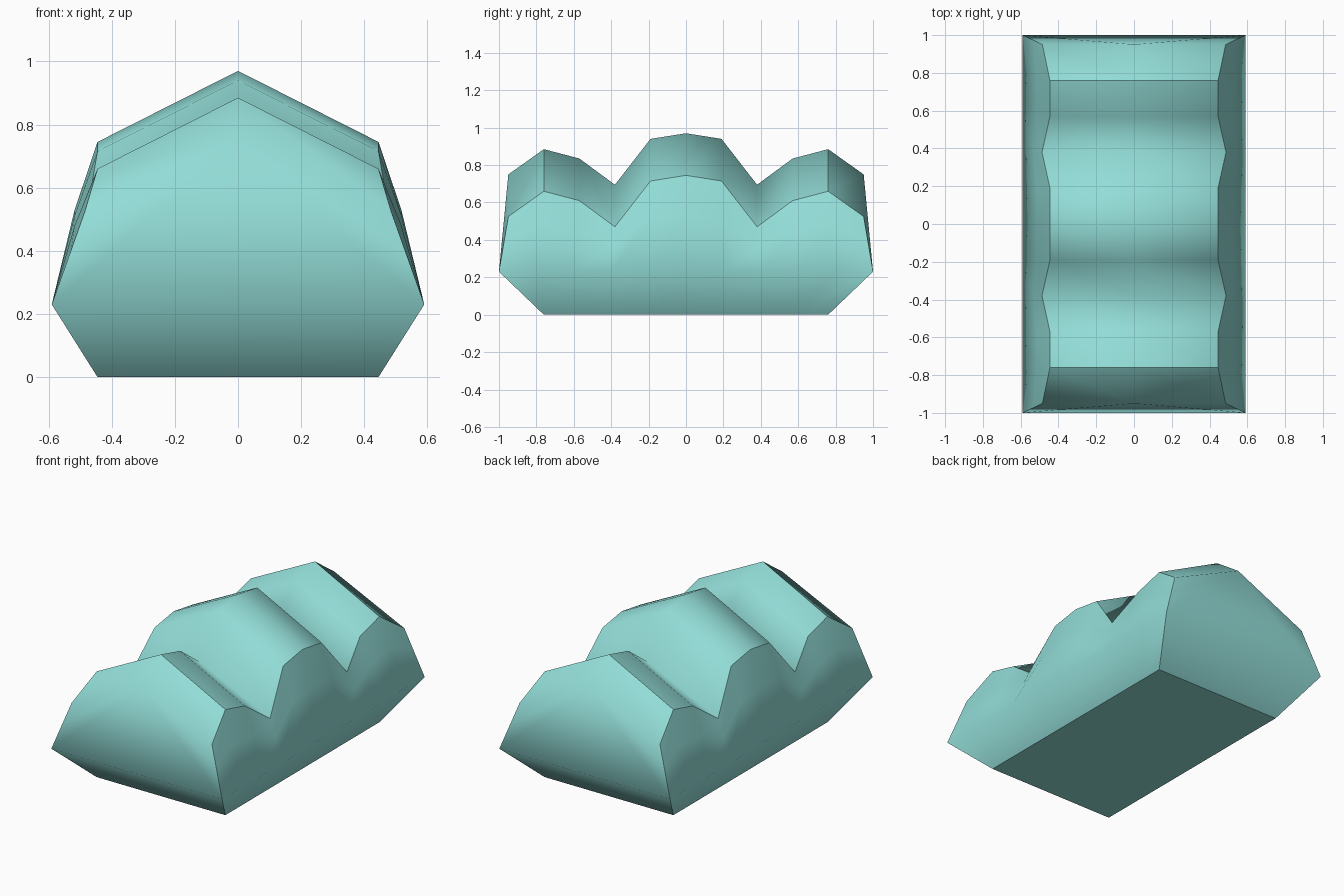
import bpy, bmesh

if "Cube" in bpy.data.objects:
    bpy.data.objects.remove(bpy.data.objects["Cube"])

# Half of the ridge profile: (y, ridge height, eave half width)
half = [(0, .97, .445), (.19, .94, .445), (.38, .695, .487),
        (.57, .835, .445), (.76, .885, .445), (.95, .75, .485)]
stations = [(-y, z, w) for y, z, w in reversed(half[1:])] + half

# Loft one cross-section per station
bm = bmesh.new()
rings = []
for y, z, w in stations:
    eave = z - .225
    bulge = 0 if abs(y) in (.38, .95) else .012
    ym = y / .95
    t = .58
    right = [(.445, y * .8, 0), (.59, ym, .23),
             (.59 + (w - .59) * t + bulge, ym + (y - ym) * t, .23 + (eave - .23) * t),
             (w, y, eave)]
    left = [(-a, b, c) for a, b, c in reversed(right)]
    rings.append([bm.verts.new(p) for p in right + [(0, y, z)] + left])

n = len(rings[0])
for a, b in zip(rings, rings[1:]):
    for i in range(n):
        j = (i + 1) % n
        bm.faces.new((a[i], a[j], b[j], b[i]))

# Close both ends: sloped underside and a fan up to the ridge
for r in (rings[0], rings[-1]):
    bm.faces.new((r[0], r[1], r[7], r[8]))
    for i, j in ((1, 2), (2, 3), (5, 6), (6, 7), (7, 1)):
        bm.faces.new((r[i], r[j], r[4]))
bmesh.ops.recalc_face_normals(bm, faces=bm.faces)
for f in bm.faces:
    f.smooth = True


def sharpen(u, v):
    e = bm.edges.get((u, v))
    if e:
        e.smooth = False


# Crisp edges: eaves, base outline, end corners and the outer crests
for a, b in zip(rings, rings[1:]):
    for i in (0, 3, 5, 8):
        sharpen(a[i], b[i])
for r in (rings[0], rings[-1]):
    sharpen(r[8], r[0])
    for i in (0, 1, 2, 5, 6, 7):
        sharpen(r[i], r[i + 1])
for r in (rings[1], rings[-2]):
    sharpen(r[3], r[4])
    sharpen(r[4], r[5])

mesh = bpy.data.meshes.new("humped_block")
bm.to_mesh(mesh)
bm.free()
block = bpy.data.objects.new("humped_block", mesh)
bpy.context.collection.objects.link(block)

mat = bpy.data.materials.new("pale_teal")
mat.diffuse_color = (.29, .72, .68, 1)
mat.use_nodes = True
mat.node_tree.nodes["Principled BSDF"].inputs["Base Color"].default_value = mat.diffuse_color
mesh.materials.append(mat)
